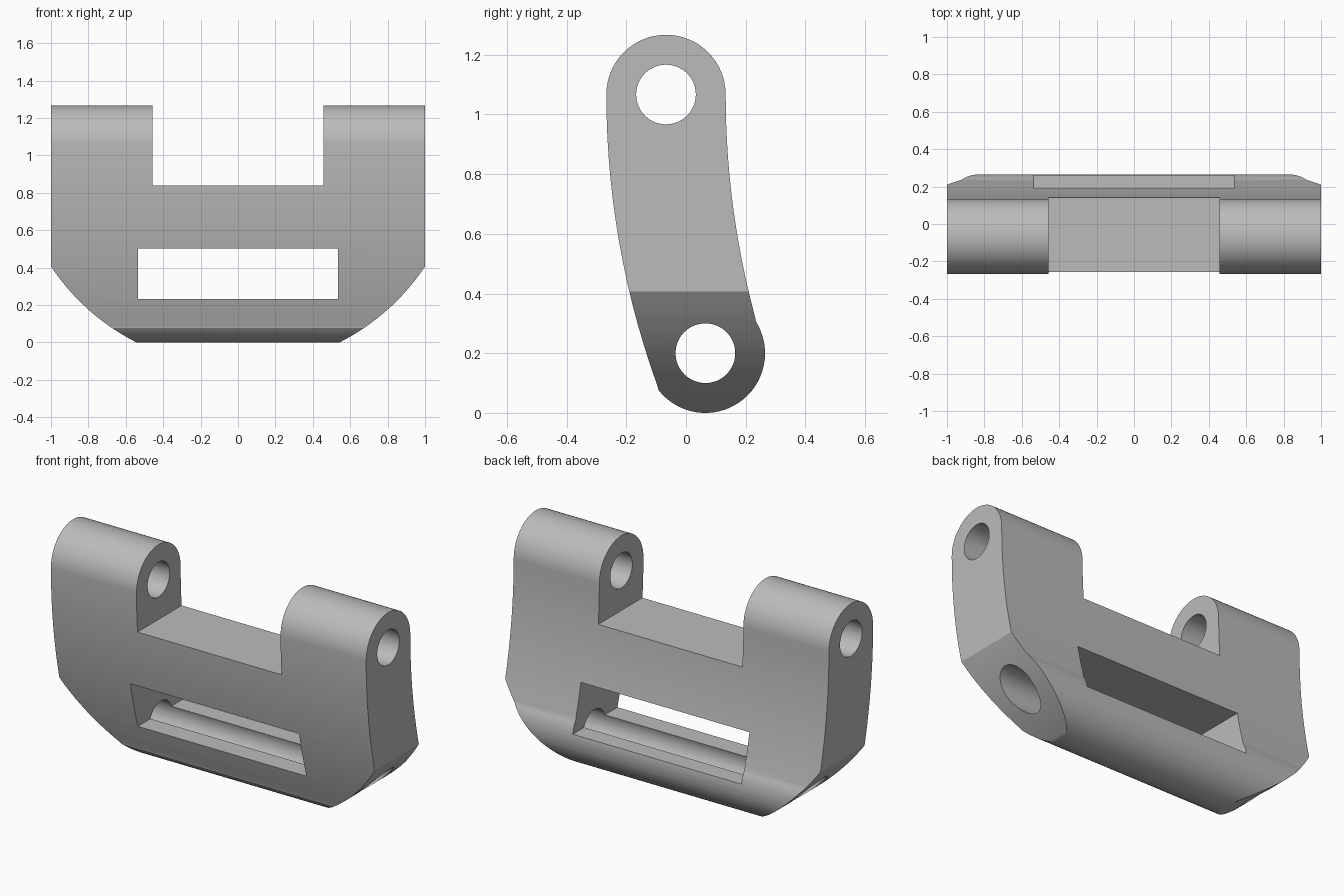
import bpy
import bmesh
from math import cos, sin, sqrt, radians
from mathutils import Matrix, Vector

cube = bpy.data.objects.get("Cube")
if cube:
    bpy.data.objects.remove(cube, do_unlink=True)

TOP_PIN = (-0.067, 1.067)      # y, z of the upper pin
LOW_PIN = (0.065, 0.2)         # y, z of the lower pin
ROUND, BORE, SWEEP = 0.2, 0.1, 2.87

grey = bpy.data.materials.new("plain grey")
grey.use_nodes = True
colour = (0.5, 0.5, 0.5, 1)
grey.diffuse_color = colour
grey.node_tree.nodes["Principled BSDF"].inputs["Base Color"].default_value = colour


def add_object(name, bm):
    bmesh.ops.recalc_face_normals(bm, faces=bm.faces)
    mesh = bpy.data.meshes.new(name)
    bm.to_mesh(mesh)
    bm.free()
    mesh.materials.append(grey)
    obj = bpy.data.objects.new(name, mesh)
    bpy.context.collection.objects.link(obj)
    return obj


def prism(name, points, depth):
    """Extrude a closed outline, centred on the origin along depth."""
    bm = bmesh.new()
    face = bm.faces.new([bm.verts.new(Vector(p) - Vector(depth) / 2) for p in points])
    new = bmesh.ops.extrude_face_region(bm, geom=[face])["geom"]
    bmesh.ops.translate(bm, vec=depth,
                        verts=[v for v in new if isinstance(v, bmesh.types.BMVert)])
    return add_object(name, bm)


def box(name, half_x, low, high):
    bm = bmesh.new()
    scale = Matrix.Diagonal((2 * half_x, 2, high - low, 1))
    bmesh.ops.create_cube(bm, size=1,
                          matrix=Matrix.Translation((0, 0, (low + high) / 2)) @ scale)
    return add_object(name, bm)


def arc(centre, radius, start, end, steps):
    angles = [radians(start + (end - start) * i / steps) for i in range(steps + 1)]
    return [(centre[0] + radius * cos(a), centre[1] + radius * sin(a)) for a in angles]


def swept_side(y_top, z_end, steps=14):
    """Gently bowed side running down from the upper round."""
    drops = [(TOP_PIN[1] - z_end) * i / steps for i in range(1, steps + 1)]
    return [(y_top + SWEEP - sqrt(SWEEP ** 2 - d * d), TOP_PIN[1] - d) for d in drops]


def bore(name, pin):
    ring = arc(pin, BORE, 0, 360, 48)[:-1]
    return prism(name, [(0, y, z) for y, z in ring], (3, 0, 0))


# Body: bowed link profile with rounded ends
outline = arc(TOP_PIN, ROUND, 0, 180, 32)
outline += swept_side(TOP_PIN[0] - ROUND, 0.085)
outline += arc(LOW_PIN, ROUND, 218, 392, 32)
outline += reversed(swept_side(TOP_PIN[0] + ROUND, 0.33))
link = prism("hinge_link", [(0, y, z) for y, z in outline], (2, 0, 0))

# Cutter that trims the lower corners to a large arc
rim = arc((0, 1.07), 1.2, 180, 360, 96)
rim = [(-1.5, 1.07)] + rim + [(1.5, 1.07), (1.5, -0.5), (-1.5, -0.5)]
corners = prism("corner_cutter", [(x, 0, z) for x, z in rim], (0, 2, 0))

# Cutters for the yoke gap, window and pin bores
cutters = [
    corners,
    box("yoke_gap_cutter", 0.457, 0.838, 1.6),
    box("window_cutter", 0.535, 0.233, 0.503),
    bore("upper_bore_cutter", TOP_PIN),
    bore("lower_bore_cutter", LOW_PIN),
]
bpy.ops.object.select_all(action="DESELECT")
bpy.context.view_layer.objects.active = link
link.select_set(True)
for cutter in cutters:
    cutter.hide_render = True
    cut = link.modifiers.new(cutter.name, "BOOLEAN")
    cut.operation, cut.solver, cut.object = "DIFFERENCE", "EXACT", cutter
    bpy.ops.object.modifier_apply(modifier=cut.name)
    bpy.data.objects.remove(cutter, do_unlink=True)

# Smooth curved walls, crisp edges
bpy.ops.object.shade_smooth_by_angle(angle=radians(30))
weighted = link.modifiers.new("clean_normals", "WEIGHTED_NORMAL")
weighted.keep_sharp = True
